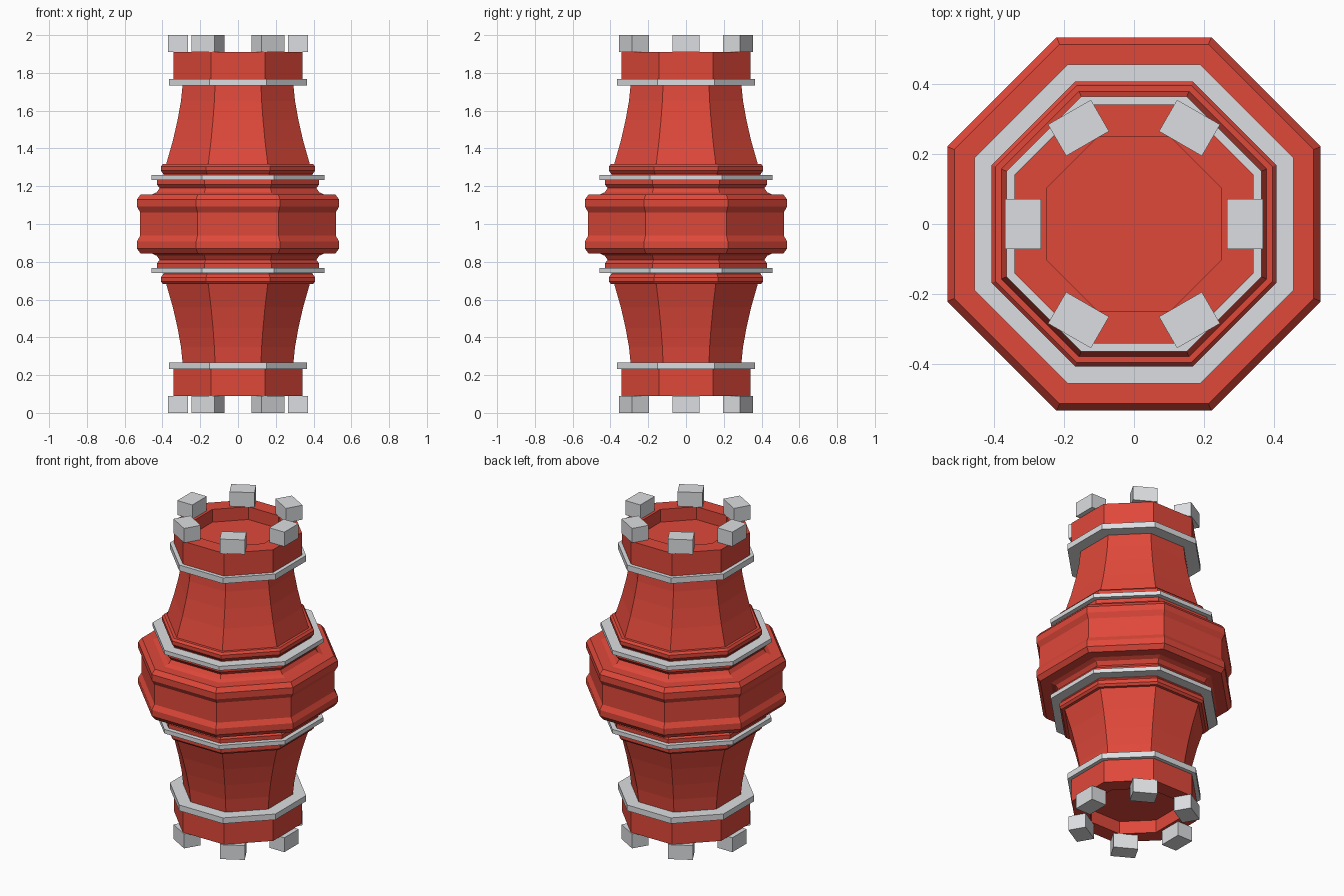
import bpy, bmesh
from math import cos, sin, pi, radians
from mathutils import Matrix, Vector

SIDES = 8
if "Cube" in bpy.data.objects:
    bpy.data.objects.remove(bpy.data.objects["Cube"], do_unlink=True)


def make_material(name, color):
    mat = bpy.data.materials.new(name)
    mat.use_nodes = True
    mat.diffuse_color = color
    for node in mat.node_tree.nodes:
        if node.type == 'BSDF_PRINCIPLED':
            node.inputs["Base Color"].default_value = color
            node.inputs["Roughness"].default_value = 0.6
    return mat


red = make_material("red paint", (0.74, 0.065, 0.042, 1))
grey = make_material("light grey metal", (0.72, 0.73, 0.75, 1))


def finish(name, bm, mat):
    bmesh.ops.recalc_face_normals(bm, faces=bm.faces)
    mesh = bpy.data.meshes.new(name)
    bm.to_mesh(mesh)
    bm.free()
    mesh.materials.append(mat)
    obj = bpy.data.objects.new(name, mesh)
    bpy.context.collection.objects.link(obj)
    return obj


def octagon_lathe(name, profile, mat, closed=False):
    """Sweep (flat-side radius, height) points round an octagon."""
    bm = bmesh.new()
    loops = []
    for r, z in profile:
        c = r / cos(pi / SIDES)
        loops.append([bm.verts.new((c * cos((i + 0.5) * 2 * pi / SIDES),
                                    c * sin((i + 0.5) * 2 * pi / SIDES), z))
                      for i in range(SIDES)])
    pairs = list(zip(loops, loops[1:]))
    if closed:
        pairs.append((loops[-1], loops[0]))
    else:
        bm.faces.new(loops[0])
        bm.faces.new(loops[-1])
    for a, b in pairs:
        for i in range(SIDES):
            j = (i + 1) % SIDES
            bm.faces.new((a[i], a[j], b[j], b[i]))
    return finish(name, bm, mat)


def both_ends(points):
    """Upper profile, then its reflection about the waist."""
    return points + [(r, 2 - z) for r, z in reversed(points)]


# Body: recessed end, collar, flared neck, mouldings and wide middle band
upper = [(0.25, 1.83), (0.25, 1.91), (0.342, 1.91), (0.342, 1.75),
         (0.292, 1.75), (0.302, 1.65), (0.32, 1.55), (0.345, 1.44),
         (0.38, 1.318),
         (0.397, 1.318), (0.408, 1.305), (0.408, 1.282), (0.395, 1.265),
         (0.395, 1.25), (0.43, 1.245), (0.43, 1.21), (0.415, 1.19),
         (0.43, 1.168), (0.455, 1.157),
         (0.515, 1.157), (0.535, 1.13), (0.535, 1.092), (0.518, 1.062)]
octagon_lathe("body", both_ends(upper), red)


# Thin octagonal bands and end lugs, repeated above and below
def band(name, inner, outer, low, high):
    octagon_lathe(name, [(inner, low), (outer, low), (outer, high), (inner, high)],
                  grey, closed=True)


def lug(name, angle, z):
    bm = bmesh.new()
    place = (Matrix.Rotation(angle, 4, 'Z') @ Matrix.Translation(Vector((0.318, 0, z)))
             @ Matrix.Diagonal((0.104, 0.142, 0.09, 1)))
    bmesh.ops.create_cube(bm, size=1, matrix=place)
    finish(name, bm, grey)


for end, side in (("upper", 1), ("lower", -1)):
    band(end + "_collar_band", 0.27, 0.365, 1 + side * 0.732, 1 + side * 0.768)
    band(end + "_waist_band", 0.37, 0.457, 1 + side * 0.234, 1 + side * 0.26)
    for k in range(6):
        lug(f"{end}_lug_{k + 1}", radians(60 * k), 1 + side * 0.955)
